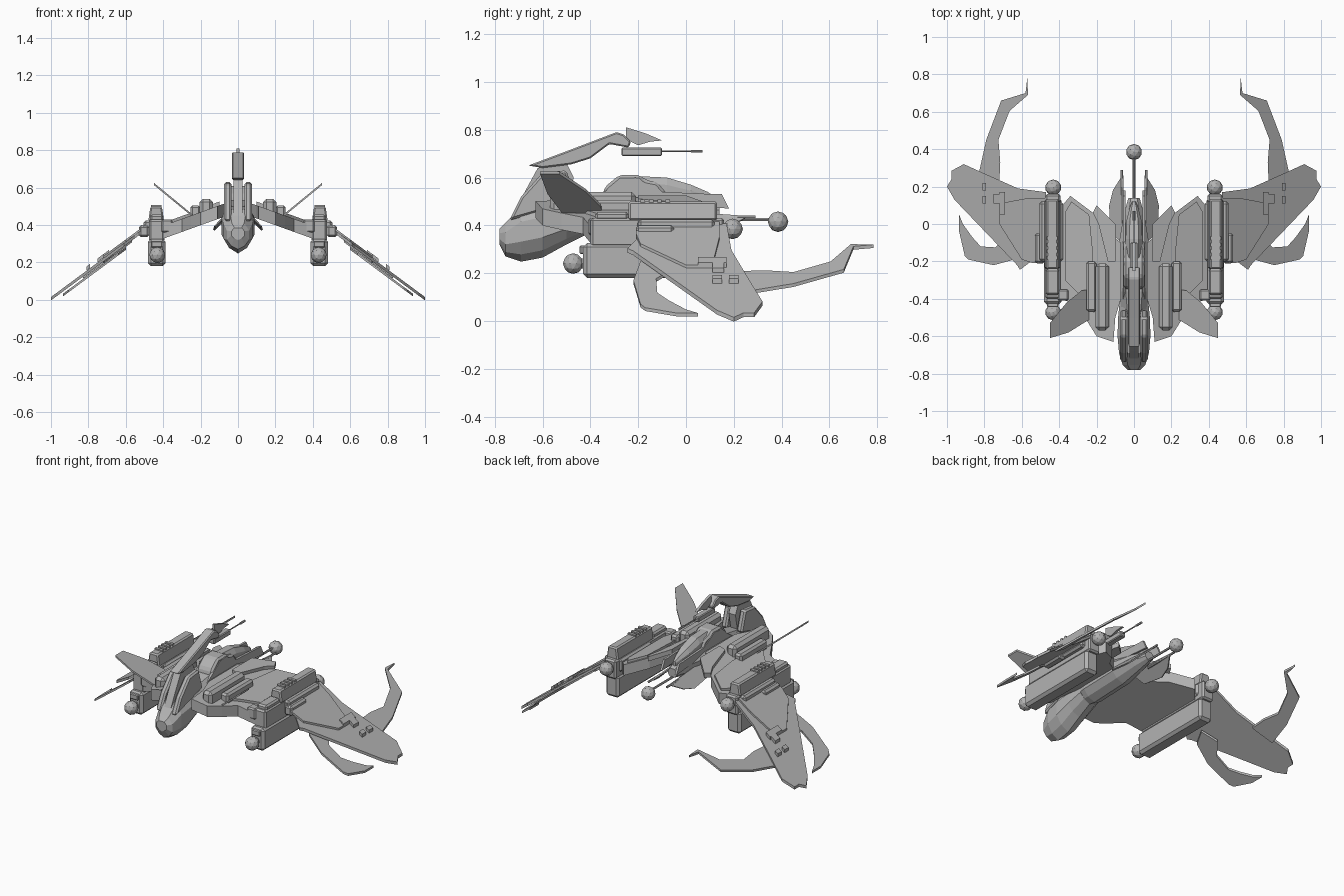
import bpy, bmesh, math
from mathutils import Vector

cube = bpy.data.objects.get("Cube")
if cube:
    bpy.data.objects.remove(cube, do_unlink=True)

grey = bpy.data.materials.new("hull grey")
grey.use_nodes = True
grey.diffuse_color = (0.45, 0.45, 0.45, 1)
grey.node_tree.nodes["Principled BSDF"].inputs["Base Color"].default_value = (0.45, 0.45, 0.45, 1)


def finish(name, bm, mirror=False, bevel=0):
    bmesh.ops.recalc_face_normals(bm, faces=bm.faces)
    mesh = bpy.data.meshes.new(name)
    bm.to_mesh(mesh)
    bm.free()
    mesh.materials.append(grey)
    ob = bpy.data.objects.new(name, mesh)
    bpy.context.collection.objects.link(ob)
    if bevel:
        mod = ob.modifiers.new("chamfer", "BEVEL")
        mod.width, mod.segments = bevel, 1
    if mirror:
        ob.modifiers.new("mirror", "MIRROR").use_clip = False
    return ob


def slab(name, points, offset, mirror=False, bevel=0):
    """Flat outline of 3D points, thickened along an offset."""
    bm = bmesh.new()
    face = bm.faces.new([bm.verts.new(p) for p in points])
    new = bmesh.ops.extrude_face_region(bm, geom=[face], use_keep_orig=True)
    verts = [v for v in new["geom"] if isinstance(v, bmesh.types.BMVert)]
    bmesh.ops.translate(bm, verts=verts, vec=Vector(offset))
    return finish(name, bm, mirror, bevel)


def box(name, x, y, z, mirror=True, bevel=0):
    """Box from its low and high limits on each axis."""
    pts = [(x[0], y[0], z[0]), (x[1], y[0], z[0]), (x[1], y[1], z[0]), (x[0], y[1], z[0])]
    return slab(name, pts, (0, 0, z[1] - z[0]), mirror, bevel)


def profile(name, yz, half, bevel=0):
    """Side outline centred on the middle plane."""
    return slab(name, [(-half, y, z) for y, z in yz], (2 * half, 0, 0), False, bevel)


def sheet(name, xy, plane, thick, lift=0.0):
    """Mirrored sloping plate drawn from above."""
    return slab(name, [(x, y, plane(x) + lift) for x, y in xy], (0, 0, -thick), True)


def loft(name, stations):
    """Eight-sided hull; stations are y, half width, bottom, top."""
    bm = bmesh.new()
    shape = [(0, 0), (.6, .13), (1, .36), (1, .72), (.55, 1)]
    shape += [(-a, b) for a, b in reversed(shape[1:])]
    rings = [[bm.verts.new((a * w, y, lo + b * (hi - lo))) for a, b in shape]
             for y, w, lo, hi in stations]
    n = len(shape)
    for r, s in zip(rings, rings[1:]):
        for i in range(n):
            bm.faces.new((r[i], r[(i + 1) % n], s[(i + 1) % n], s[i]))
    bm.faces.new(rings[0])
    bm.faces.new(rings[-1])
    return finish(name, bm)


def ball(name, place, radius, mirror):
    bm = bmesh.new()
    bmesh.ops.create_icosphere(bm, subdivisions=2, radius=radius)
    bmesh.ops.translate(bm, verts=bm.verts, vec=Vector(place))
    finish(name, bm, mirror)


def rod(name, x, z, y0, y1, radius, mirror=False):
    pts = [(x + radius * math.cos(i * math.pi / 3), y0, z + radius * math.sin(i * math.pi / 3))
           for i in range(6)]
    slab(name, pts, (0, y1 - y0, 0), mirror)


def outer(x):
    return 0.375 - (x - 0.5) * 0.74


def inner(x):
    return 0.505 - (x - 0.1) * 0.36


# Head and neck
loft("nose_hull", [(-.78, .035, .32, .385), (-.755, .06, .27, .41), (-.69, .08, .248, .48),
                   (-.6, .088, .265, .5), (-.5, .085, .32, .5), (-.4, .075, .37, .5)])
slab("cheek_guards", [(.035, -.74, .42), (.035, -.69, .52), (.035, -.6, .62), (.035, -.5, .63),
                      (.035, -.46, .5), (.035, -.6, .46)], (.04, 0, 0), True, .01)
profile("neck", [(-.72, .45), (-.68, .53), (-.62, .64), (-.5, .66), (-.47, .6), (-.5, .45)], .024)
profile("head_crest", [(-.66, .65), (-.5, .71), (-.29, .79), (-.26, .78), (-.23, .75), (-.24, .725),
                       (-.32, .74), (-.4, .68), (-.48, .655), (-.6, .64)], .032, .006)
profile("crest_blade", [(-.25, .81), (-.17, .785), (-.1, .755), (-.15, .75), (-.2, .735),
                        (-.25, .76)], .008)
box("crest_gun", (-.02, .02), (-.27, -.1), (.69, .725), False, .005)
rod("gun_barrel", 0, .71, -.1, .04, .004)
rod("gun_muzzle", 0, .71, .02, .07, .007)

# Central fuselage
loft("fuselage", [(-.5, .06, .38, .5), (-.36, .08, .36, .53), (-.1, .08, .37, .53),
                  (.05, .055, .4, .51), (.14, .03, .42, .48)])
profile("spine_box", [(-.36, .48), (-.34, .56), (-.28, .61), (-.19, .61), (-.17, .59),
                      (-.12, .58), (-.05, .5)], .055, .012)
loft("canopy", [(-.25, .03, .5, .56), (-.19, .042, .5, .605), (-.08, .045, .49, .6),
                (.02, .04, .48, .57), (.09, .022, .48, .54), (.12, .01, .49, .52)])
slab("spine_rails", [(.045, -.4, .5), (.045, -.27, .59), (.045, -.21, .6), (.045, -.1, .54),
                     (.045, .12, .53), (.045, .15, .53), (.045, .18, .47), (.045, .05, .48)],
     (.014, 0, 0), True)
rod("tail_rod", 0, .425, .05, .36, .007)
ball("tail_ball", (0, .385, .415), .043, False)
rod("tail_prongs", .065, .435, .05, .29, .007, True)
slab("tail_fins", [(.055, .26, .435), (.055, -.1, .46), (.12, -.05, .39), (.125, .1, .37),
                   (.105, .18, .39)], (.008, 0, .004), True)

# Shoulder wings between hull and pods
sheet("shoulder_wings", [(.07, -.4), (.1, -.5), (.11, -.63), (.2, -.6), (.25, -.52), (.3, -.43),
                         (.4, -.4), (.4, .08), (.34, .15), (.22, .06), (.16, -.03), (.07, -.1)],
      inner, .07)
sheet("shoulder_panels", [(.22, -.46), (.29, -.38), (.37, -.3), (.37, .06), (.335, .12),
                          (.24, .05), (.22, -.15)], inner, .03, .015)
sheet("shoulder_ribs", [(.1, -.2), (.14, -.2), (.19, .0), (.22, .06), (.2, .1), (.1, .0)],
      inner, .03, .02)
box("shoulder_boxes", (.135, .205), (-.57, -.21), (.44, .54), True, .018)
box("shoulder_steps", (.2, .255), (-.47, -.2), (.42, .505), True, .012)
box("shoulder_clamps", (.35, .41), (-.41, -.35), (.36, .43), True, .008)

# Raised front fins
fin = [(.45, -.61), (.45, -.53), (.36, -.42), (.28, -.355), (.21, -.35), (.22, -.5), (.27, -.53),
       (.35, -.58)]
sheet("ear_fins", fin, lambda x: .63 - (.455 - x) * .82, .012)

# Engine pods
box("pod_lower", (.387, .482), (-.43, .14), (.18, .325), True, .016)
box("pod_middle", (.393, .475), (-.4, .16), (.31, .43), True, .01)
box("pod_collar", (.38, .505), (-.2, .12), (.345, .425), True, .012)
slab("pod_top", [(.395, -.24, .42), (.48, -.24, .42), (.468, -.24, .5), (.407, -.24, .5)],
     (0, .37, 0), True, .008)
box("pod_front_cap", (.4, .47), (-.38, -.24), (.42, .455), True, .01)
for i in range(4):
    y = -.19 + i * .035
    box("pod_vent", (.41, .465), (y, y + .018), (.495, .508))
box("pod_front_plate", (.405, .465), (-.445, -.42), (.28, .315), True, .005)
ball("pod_front_ball", (.432, -.472, .24), .043, True)
ball("pod_rear_ball", (.432, .195, .385), .043, True)
rod("pod_nozzle", .432, .24, -.45, -.42, .025, True)

# Outer wings
sheet("outer_wings", [(.47, -.19), (.55, -.2), (.61, -.245), (.625, -.22), (.96, .13), (1, .2),
                      (.975, .24), (.975, .285), (.91, .32), (.8, .27), (.62, .19), (.47, .17)],
      outer, .018, .01)
sheet("wing_root_panels", [(.47, -.2), (.54, -.21), (.6, -.19), (.72, .0), (.72, .11), (.56, .14),
                           (.47, .14)], outer, .014, .022)
box("wing_hinge", (.475, .53), (-.21, -.05), (.335, .4), True, .012)
for x0, x1, y0, y1 in [(.69, .72, .05, .17), (.72, .75, .11, .16), (.79, .81, .18, .22),
                       (.79, .81, .11, .15)]:
    sheet("wing_plate", [(x0, y0), (x1, y0), (x1, y1), (x0, y1)], outer, .02, .032)

# Curved claws in line with the outer wings
sheet("rear_claws", [(.83, .27), (.79, .45), (.71, .66), (.58, .7), (.57, .785), (.567, .69),
                     (.665, .605), (.725, .45), (.715, .33), (.72, .22)], outer, .014, -.004)
sheet("lower_claws", [(.935, .05), (.935, -.04), (.905, -.17), (.885, -.19), (.75, -.22),
                      (.64, -.19), (.6, -.1), (.68, -.05), (.74, -.125), (.82, -.12), (.865, -.07),
                      (.915, -.0)], outer, .014, -.02)
